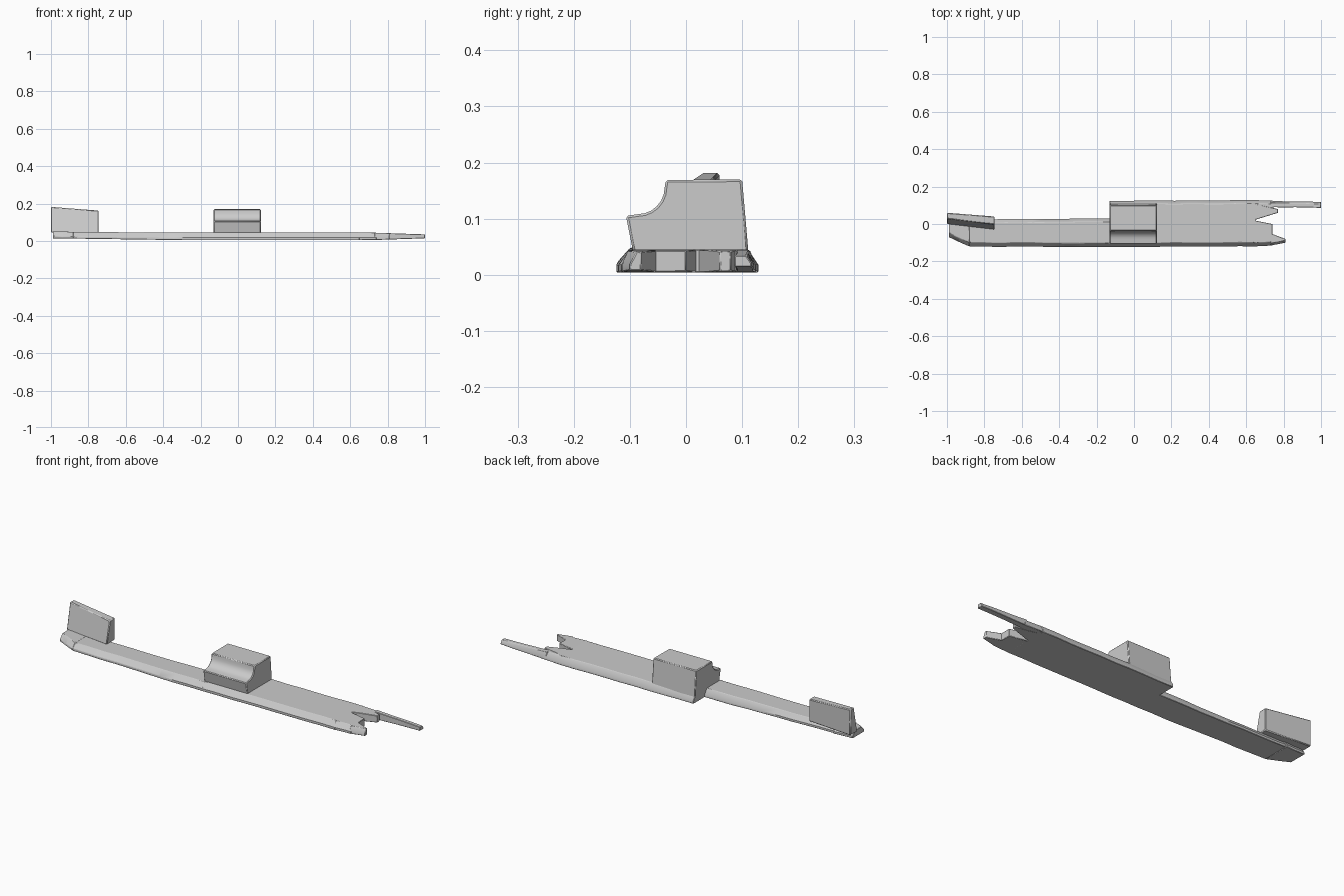
import bpy, bmesh, math, random
from math import cos, sin, pi

random.seed(4)
if "Cube" in bpy.data.objects:
    bpy.data.objects.remove(bpy.data.objects["Cube"])

grey = (0.6, 0.6, 0.6, 1)
material = bpy.data.materials.new("weathered pale grey")
material.use_nodes = True
material.diffuse_color = grey
material.node_tree.nodes["Principled BSDF"].inputs["Base Color"].default_value = grey

floor = 0.004
deck = 0.045


def loft(name, sections, bevel):
    """Skin a closed solid through matching rings of points, then soften its edges."""
    bm = bmesh.new()
    rings = [[bm.verts.new(point) for point in section] for section in sections]
    for ring, following in zip(rings, rings[1:]):
        for i in range(len(ring)):
            bm.faces.new((ring[i - 1], ring[i], following[i], following[i - 1]))
    bm.faces.new(rings[0])
    bm.faces.new(rings[-1])
    bmesh.ops.recalc_face_normals(bm, faces=bm.faces)
    mesh = bpy.data.meshes.new(name)
    bm.to_mesh(mesh)
    bm.free()
    mesh.materials.append(material)
    part = bpy.data.objects.new(name, mesh)
    bpy.context.collection.objects.link(part)
    modifier = part.modifiers.new("worn edges", 'BEVEL')
    modifier.width = bevel
    modifier.limit_method = 'ANGLE'
    modifier.angle_limit = math.radians(40)
    bpy.ops.object.select_all(action='DESELECT')
    part.select_set(True)
    bpy.context.view_layer.objects.active = part
    bpy.ops.object.shade_smooth_by_angle(angle=math.radians(35))


def plank(name, start, end, front_slope=0.0, back_slope=0.0, steps=1):
    """Board running between two (x, front, back) ends, thinner towards the tips."""
    sections = []
    for step in range(steps + 1):
        x, front, back = (a + (b - a) * step / steps for a, b in zip(start, end))
        if 0 < step < steps:
            front += random.uniform(-floor, floor) / 2
            back += random.uniform(-floor, floor) / 2
        thinning = max(0, x - 0.7) / 30
        low = max(floor, -x / 70) + thinning
        high = deck - thinning + max(0, -x - 0.5) / 100
        shoulder = low + (high - low) / 3
        sections.append([(x, front, low), (x, front, shoulder),
                         (x, front + front_slope, high),
                         (x, back - back_slope, high),
                         (x, back, shoulder), (x, back, low)])
    loft(name, sections, floor / 2)


# Long slab: worn nose, narrow half, wide half
slopes = (0.022, 0.018)
plank("slab_nose", (-0.99, -0.07, 0.025), (-0.88, -0.12, 0.03), *slopes, steps=2)
plank("narrow_slab", (-0.88, -0.12, 0.025), (-0.12, -0.124, 0.03), *slopes, steps=9)
plank("wide_slab", (-0.13, -0.124, 0.124), (0.65, -0.12, 0.128), *slopes, steps=9)

# Splintered end
plank("splinter_root", (0.64, 0.06, 0.128), (0.75, 0.09, 0.124), back_slope=0.018)
plank("long_splinter", (0.73, 0.09, 0.124), (1, 0.086, 0.117), back_slope=0.01, steps=4)
plank("middle_splinter", (0.64, 0.02, 0.11), (0.77, 0.06, 0.08), steps=2)
plank("front_splinter", (0.64, -0.12, 0.02), (0.74, -0.115, 0), front_slope=0.02)
plank("front_splinter_tip", (0.73, -0.115, -0.05), (0.81, -0.1, -0.08), front_slope=0.012)

# Stepped block: hollow curve between the front ledge and the tall body
hollow = 0.048
curve = [(hollow * sin(a) - 0.086, 0.156 - hollow * cos(a))
         for a in (pi / 2 * i / 6 for i in range(7))]
profile = [(-0.09, floor * 5), (-0.107, 0.105), *curve,
           (-0.036, 0.169), (0.1, 0.17), (0.113, floor * 5)]
loft("stepped_block", [[(x, y, z) for y, z in profile] for x in (-0.13, 0.122)], floor)


# Upright fin: sloping front face, steep back face, lower towards the middle
def fin_section(x, front, back, top):
    return [(x, front, deck), (x, front + 0.028, top), (x, back, top), (x, back, deck)]


loft("end_fin", [fin_section(-1, 0, 0.06, 0.182),
                 fin_section(-0.745, -0.03, 0.04, 0.162)], floor)
